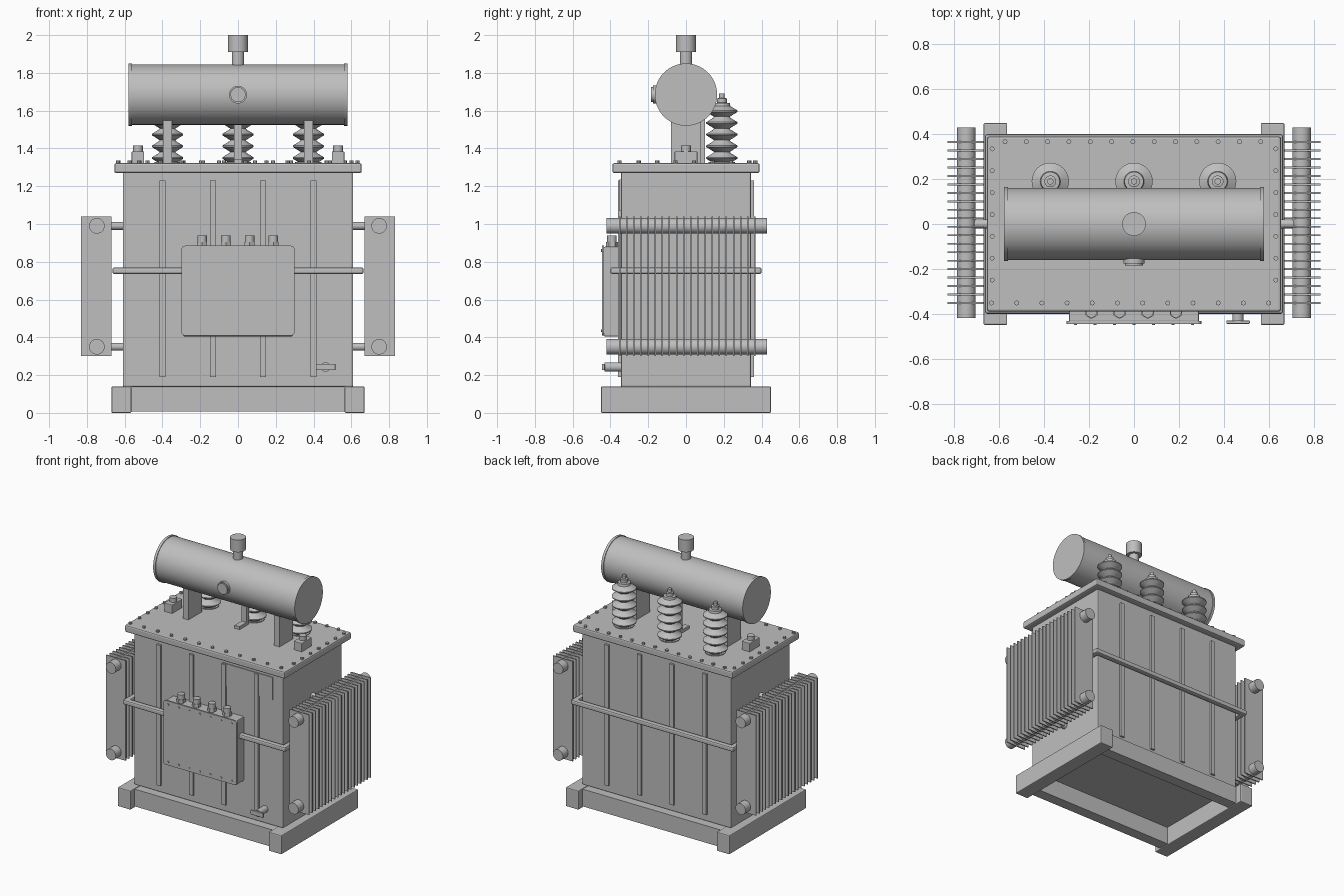
import bpy, bmesh, math
from mathutils import Matrix, Vector

if "Cube" in bpy.data.objects:
    bpy.data.objects.remove(bpy.data.objects["Cube"], do_unlink=True)

grey = bpy.data.materials.new("light_grey_paint")
grey.use_nodes = True
GREY = (0.52, 0.52, 0.52, 1)
grey.diffuse_color = GREY
grey.node_tree.nodes["Principled BSDF"].inputs["Base Color"].default_value = GREY
AXES = {"x": Vector((1, 0, 0)), "y": Vector((0, 1, 0)), "z": Vector((0, 0, 1))}


def finish(name, bm, bevel=0.0, smooth=False):
    """Turn a bmesh into a named, painted object."""
    bmesh.ops.recalc_face_normals(bm, faces=bm.faces)
    mesh = bpy.data.meshes.new(name)
    bm.to_mesh(mesh)
    bm.free()
    obj = bpy.data.objects.new(name, mesh)
    bpy.context.collection.objects.link(obj)
    mesh.materials.append(grey)
    if bevel:
        mod = obj.modifiers.new("soft_edges", "BEVEL")
        mod.width, mod.segments = bevel, 2
    if smooth:
        bpy.ops.object.select_all(action="DESELECT")
        obj.select_set(True)
        bpy.context.view_layer.objects.active = obj
        bpy.ops.object.shade_smooth_by_angle(angle=math.radians(35))
    return obj


def add_box(bm, x, y, z):
    """Box from (low, high) pairs."""
    size = [b - a for a, b in (x, y, z)]
    mid = [(a + b) / 2 for a, b in (x, y, z)]
    bmesh.ops.create_cube(bm, size=1, matrix=Matrix.Translation(mid) @ Matrix.Diagonal((*size, 1)))


def add_rod(bm, start, axis, length, radius, sides=32):
    """Cylinder that grows from start along an axis."""
    d = AXES[axis]
    turn = d.to_track_quat("Z", "Y").to_matrix().to_4x4()
    bmesh.ops.create_cone(bm, cap_ends=True, segments=sides, radius1=radius, radius2=radius,
                          depth=length, matrix=Matrix.Translation(Vector(start) + d * length / 2) @ turn)


def box(name, x, y, z, bevel=0.0):
    bm = bmesh.new()
    add_box(bm, x, y, z)
    return finish(name, bm, bevel)


def rods(name, specs):
    bm = bmesh.new()
    for spec in specs:
        add_rod(bm, *spec)
    return finish(name, bm, smooth=True)


def lathe(name, profile, location, sides=32):
    """Spin (radius, height) points round the vertical axis."""
    bm = bmesh.new()
    verts = [bm.verts.new((r, 0, z)) for r, z in profile]
    edges = [bm.edges.new(pair) for pair in zip(verts, verts[1:])]
    bmesh.ops.spin(bm, geom=verts + edges, axis=(0, 0, 1), cent=(0, 0, 0),
                   angle=math.tau, steps=sides, use_merge=True)
    bmesh.ops.remove_doubles(bm, verts=bm.verts, dist=0.0001)
    obj = finish(name, bm, smooth=True)
    obj.location = location


def spread(low, high, count):
    return [low + (high - low) * i / (count - 1) for i in range(count)]


def side_range(side, near, far):
    return tuple(sorted((side * near, side * far)))


SIDES = ((1, "left"), (-1, "right"))

# Base frame
for s, word in SIDES:
    box(word + "_skid", side_range(s, 0.565, 0.67), (-0.45, 0.45), (0, 0.14), 0.006)
for s, word in ((1, "back"), (-1, "front")):
    box(word + "_base_beam", (-0.57, 0.57), side_range(s, 0.32, 0.4), (0.008, 0.135))

# Tank, lid and stiffeners
box("tank", (-0.61, 0.61), (-0.345, 0.345), (0.137, 1.28), 0.008)
box("lid", (-0.655, 0.655), (-0.39, 0.39), (1.27, 1.322), 0.01)
ribs = bmesh.new()
for x in spread(-0.4, 0.4, 4):
    for s in (1, -1):
        add_box(ribs, (x - 0.016, x + 0.016), side_range(s, 0.34, 0.36), (0.19, 1.23))
finish("wall_ribs", ribs)
box("name_plate", (0.12, 0.53), (-0.352, -0.344), (1.07, 1.235))

# Belt around the tank
for s, word in ((1, "back"), (-1, "front")):
    box(word + "_belt", (-0.665, 0.665), side_range(s, 0.36, 0.4), (0.735, 0.77), 0.01)
for s, word in SIDES:
    box(word + "_belt", side_range(s, 0.625, 0.665), (-0.395, 0.395), (0.735, 0.77), 0.01)

# Lid bolts
spots = [(x, -0.352) for x in spread(-0.635, 0.6, 12)]
spots += [(x, 0.367) for x in spread(-0.575, 0.565, 13)]
spots += [(s * 0.632, y) for s in (1, -1) for y in spread(-0.25, 0.335, 7)]
rods("lid_bolts", [((x, y, 1.318), "z", 0.017, 0.011, 8) for x, y in spots])

# Radiators with fins, headers and stubs
for s, word in SIDES:
    fins = bmesh.new()
    for y in spread(-0.352, 0.365, 20):
        add_box(fins, side_range(s, 0.67, 0.83), (y - 0.004, y + 0.004), (0.3, 1.04))
    finish(word + "_radiator_fins", fins)
    pipes = []
    for z in (0.35, 0.99):
        pipes.append(((s * 0.747, -0.42, z), "y", 0.85, 0.041))
        pipes.append((((0.6 if s > 0 else -0.747), 0, z), "x", 0.147, 0.021))
    rods(word + "_radiator_pipes", pipes)

# Oil drum with end flanges, sight glass and filler
rods("oil_drum", [((-0.562, 0, 1.685), "x", 1.124, 0.16, 64)])
for s, word in SIDES:
    rods(word + "_drum_flange", [((s * 0.57 - 0.009, 0, 1.685), "x", 0.018, 0.165, 64)])
rods("sight_glass", [((0, -0.175, 1.685), "y", 0.04, 0.047), ((0, -0.184, 1.685), "y", 0.02, 0.04)])
rods("filler_neck", [((0, 0, 1.83), "z", 0.09, 0.033)])
rods("filler_cap", [((0, 0, 1.91), "z", 0.09, 0.053)])

# Drum supports
for s, word in SIDES:
    box(word + "_drum_support", side_range(s, 0.35, 0.396), (-0.08, 0.08), (1.315, 1.57))
post = bmesh.new()
add_box(post, (-0.02, 0.02), (0.07, 0.1), (1.315, 1.57))
add_box(post, (-0.02, 0.02), (-0.01, 0.08), (1.315, 1.345))
finish("middle_drum_post", post)

# Lifting lugs
for s, word in SIDES:
    box(word + "_lug", side_range(s, 0.497, 0.563), (-0.06, 0.06), (1.315, 1.385), 0.004)
    rods(word + "_lug_knob", [((s * 0.53, 0, 1.38), "z", 0.035, 0.026, 16)])

# Insulator bushings
profile = [(0, 1.318), (0.07, 1.318), (0.07, 1.327)]
for z in spread(1.35, 1.598, 5):
    profile += [(0.042, z - 0.03), (0.083, z - 0.004), (0.083, z + 0.003), (0.045, z + 0.026)]
profile += [(0.042, 1.64), (0.026, 1.642), (0.026, 1.665), (0.014, 1.667), (0.014, 1.69), (0, 1.69)]
for i, x in enumerate((-0.373, 0, 0.373)):
    lathe(f"bushing_{i + 1}", profile, (x, 0.19, 0))

# Control box with door, bolts and cable glands
box("control_box", (-0.29, 0.29), (-0.435, -0.34), (0.405, 0.88), 0.006)
door = bmesh.new()
add_box(door, (-0.3, 0.3), (-0.445, -0.433), (0.41, 0.885))
corners = [e for e in door.edges if abs(e.verts[0].co.y - e.verts[1].co.y) > 0.005]
bmesh.ops.bevel(door, geom=corners, offset=0.02, segments=4, affect="EDGES", profile=0.5)
finish("control_box_door", door)
rods("door_bolts", [((x, -0.45, z), "y", 0.01, 0.007, 8)
                    for x in spread(-0.26, 0.26, 7) for z in (0.435, 0.86)])
glands = []
for x in spread(-0.19, 0.187, 4):
    glands.append(((x, -0.392, 0.875), "z", 0.03, 0.031, 6))
    glands.append(((x, -0.392, 0.9), "z", 0.04, 0.025, 24))
rods("cable_glands", glands)

# Drain valve
rods("drain_pipe", [((0.463, -0.432, 0.243), "y", 0.1, 0.025)])
box("drain_handle", (0.412, 0.516), (-0.445, -0.43), (0.227, 0.259), 0.004)
